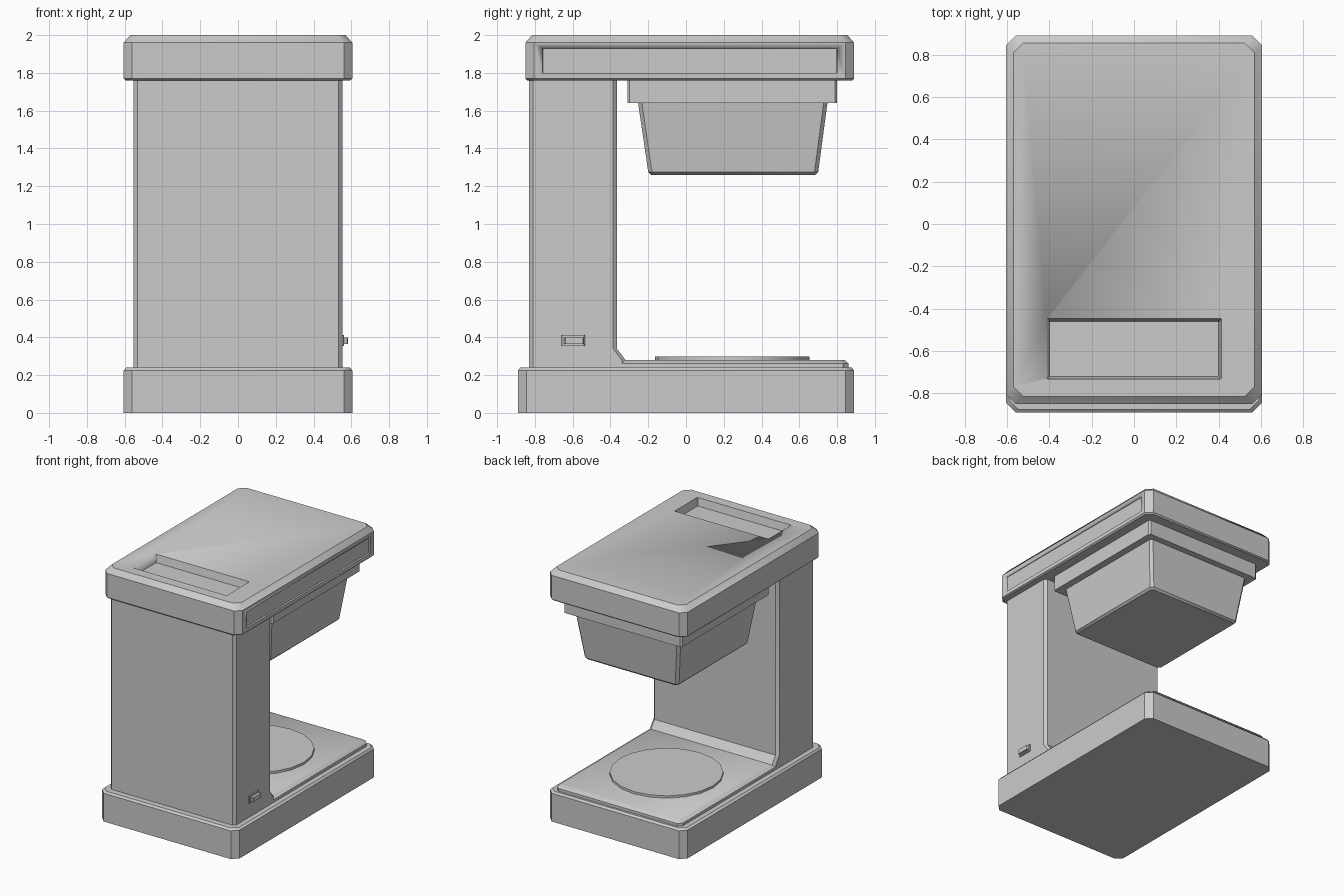
import bpy, bmesh, math

if "Cube" in bpy.data.objects:
    bpy.data.objects.remove(bpy.data.objects["Cube"])


def finish(ob, angle=35):
    bpy.ops.object.select_all(action='DESELECT')
    ob.select_set(True)
    bpy.context.view_layer.objects.active = ob
    bpy.ops.object.shade_smooth_by_angle(angle=math.radians(angle))
    return ob


def loft(name, rings):
    """Stack of corner-cut rectangles; ring = (x0, x1, y0, y1, corner, z)."""
    bm = bmesh.new()
    loops = []
    for x0, x1, y0, y1, c, z in rings:
        pts = [(x0 + c, y0), (x1 - c, y0), (x1, y0 + c), (x1, y1 - c),
               (x1 - c, y1), (x0 + c, y1), (x0, y1 - c), (x0, y0 + c)]
        loops.append([bm.verts.new((x, y, z)) for x, y in pts])
    for a, b in zip(loops, loops[1:]):
        for i in range(8):
            j = (i + 1) % 8
            bm.faces.new((a[i], a[j], b[j], b[i]))
    bm.faces.new(loops[0][::-1])
    bm.faces.new(loops[-1])
    me = bpy.data.meshes.new(name)
    bm.to_mesh(me)
    bm.free()
    ob = bpy.data.objects.new(name, me)
    bpy.context.collection.objects.link(ob)
    return finish(ob)


def sym(hx, y0, y1, c, z):
    return (-hx, hx, y0, y1, c, z)


def cut(target, cutter):
    mod = target.modifiers.new("cut", 'BOOLEAN')
    mod.operation = 'DIFFERENCE'
    mod.solver = 'EXACT'
    mod.object = cutter
    cutter.hide_render = True
    cutter.hide_set(True)


# Base block
loft("base", [sym(.605, -.89, .89, .045, 0), sym(.605, -.89, .89, .045, .225),
              sym(.592, -.877, .877, .045, .24)])

# Raised deck on the base
loft("deck", [sym(.553, -.83, .86, .03, .235), sym(.553, -.83, .86, .03, .262),
              sym(.535, -.81, .84, .03, .28)])

# Upright body, flared where it meets the deck
loft("column", [sym(.553, -.83, -.32, .02, .235), sym(.553, -.83, -.32, .02, .28),
                sym(.553, -.83, -.366, .02, .34), sym(.553, -.83, -.366, .02, 1.78)])

# Top housing with bevelled rim
lid = loft("top_housing", [sym(.595, -.84, .88, .045, 1.76), sym(.605, -.85, .89, .045, 1.77),
                           sym(.605, -.85, .89, .045, 1.96), sym(.57, -.815, .855, .045, 2.0)])

# Finger recess on top and panel recess on the right side
cut(lid, loft("grip_cutter", [sym(.40, -.72, -.46, .004, 1.94), sym(.422, -.742, -.438, .004, 2.04)]))
cut(lid, loft("panel_cutter", [(.59, .7, -.76, .80, .002, 1.80), (.59, .7, -.76, .80, .002, 1.93)]))

# Filter basket: collar and tapered funnel
loft("basket_collar", [sym(.52, -.31, .80, .012, 1.64), sym(.52, -.31, .80, .012, 1.77)])
loft("basket_funnel", [sym(.40, -.185, .685, .02, 1.26), sym(.415, -.20, .70, .02, 1.275),
                       sym(.465, -.255, .75, .02, 1.65)])

# Warming plate
bpy.ops.mesh.primitive_cylinder_add(vertices=20, radius=.41, depth=.03, location=(0, .245, .283))
plate = bpy.context.object
plate.name = "warming_plate"
finish(plate)

# Power switch on the right side
loft("switch_frame", [(.54, .562, -.66, -.535, .004, .355), (.54, .562, -.66, -.535, .004, .412)])
loft("switch_rocker", [(.55, .583, -.645, -.54, .006, .365), (.55, .583, -.645, -.54, .006, .40)])
